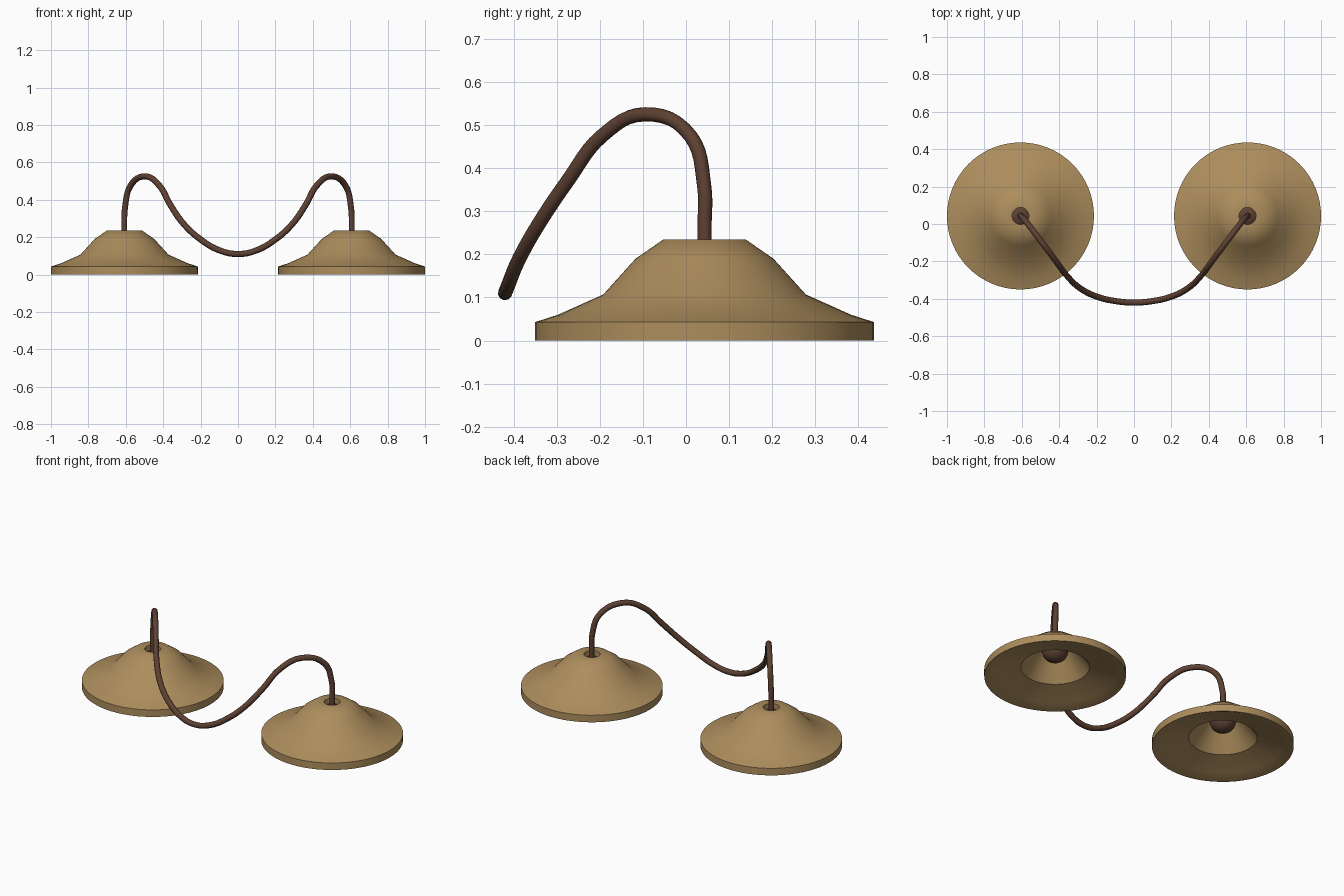
import bpy, bmesh, math
from mathutils import Vector, Matrix

if "Cube" in bpy.data.objects:
    bpy.data.objects.remove(bpy.data.objects["Cube"])

BELL_X, BELL_Y = 0.607, 0.043


def material(name, rgb):
    m = bpy.data.materials.new(name)
    m.diffuse_color = (*rgb, 1)
    m.use_nodes = True
    m.node_tree.nodes["Principled BSDF"].inputs["Base Color"].default_value = m.diffuse_color
    return m


brass = material("brass", (0.42, 0.27, 0.11))
leather = material("leather", (0.11, 0.052, 0.032))


def smooth(ob, angle):
    bpy.ops.object.select_all(action='DESELECT')
    ob.select_set(True)
    bpy.context.view_layer.objects.active = ob
    bpy.ops.object.shade_smooth_by_angle(angle=math.radians(angle))


def add_mesh(name, bm, mat, loc):
    bmesh.ops.recalc_face_normals(bm, faces=bm.faces)
    me = bpy.data.meshes.new(name)
    bm.to_mesh(me)
    bm.free()
    me.materials.append(mat)
    ob = bpy.data.objects.new(name, me)
    ob.location = loc
    bpy.context.collection.objects.link(ob)
    smooth(ob, 35)
    return ob


def lathe(name, profile, sides, mat, loc):
    # closed (radius, height) profile turned about z
    bm = bmesh.new()
    rings = [[bm.verts.new((r * math.cos(2 * math.pi * i / sides),
                            r * math.sin(2 * math.pi * i / sides), z))
              for i in range(sides)] for r, z in profile]
    for a, b in zip(rings, rings[1:] + rings[:1]):
        for i in range(sides):
            j = (i + 1) % sides
            bm.faces.new((a[i], a[j], b[j], b[i]))
    return add_mesh(name, bm, mat, loc)


# thick cymbal wall: outside from rim to hole, then the hollow underside
bell_profile = [(0.393, 0), (0.393, 0.043), (0.34, 0.06), (0.235, 0.107),
                (0.16, 0.19), (0.095, 0.235), (0.045, 0.235),
                (0.045, 0.195), (0.09, 0.185), (0.19, 0.057),
                (0.33, 0.02), (0.385, 0)]

for side, s in (("left", -1), ("right", 1)):
    lathe(side + "_cymbal", bell_profile, 64, brass, (s * BELL_X, BELL_Y, 0))
    # knot holding the cord below the hole
    bm = bmesh.new()
    bmesh.ops.create_uvsphere(bm, u_segments=24, v_segments=12, radius=0.072,
                              matrix=Matrix.Diagonal((1, 1, 0.85, 1)))
    add_mesh(side + "_knot", bm, leather, (s * BELL_X, BELL_Y, 0.155))

# cord: half path, mirrored across x
half = [(0.607, 0.043, 0.16), (0.608, 0.043, 0.26), (0.604, 0.042, 0.36),
        (0.575, 0.01, 0.475), (0.495, -0.095, 0.525), (0.42, -0.195, 0.475),
        (0.36, -0.275, 0.37), (0.29, -0.342, 0.27), (0.2, -0.388, 0.188),
        (0.1, -0.412, 0.13)]
path = [(-x, y, z) for x, y, z in half] + [(0, -0.42, 0.11)] + half[::-1]
curve = bpy.data.curves.new("cord", 'CURVE')
curve.dimensions = '3D'
curve.bevel_depth = 0.0165
curve.bevel_resolution = 3
curve.resolution_u = 6
curve.use_fill_caps = True
spline = curve.splines.new('BEZIER')
spline.bezier_points.add(len(path) - 1)
for p, co in zip(spline.bezier_points, path):
    p.co = Vector(co)
    p.handle_left_type = p.handle_right_type = 'AUTO'
curve.materials.append(leather)
cord = bpy.data.objects.new("cord", curve)
bpy.context.collection.objects.link(cord)
bpy.ops.object.select_all(action='DESELECT')
cord.select_set(True)
bpy.context.view_layer.objects.active = cord
bpy.ops.object.convert(target='MESH')
smooth(bpy.context.view_layer.objects.active, 50)
